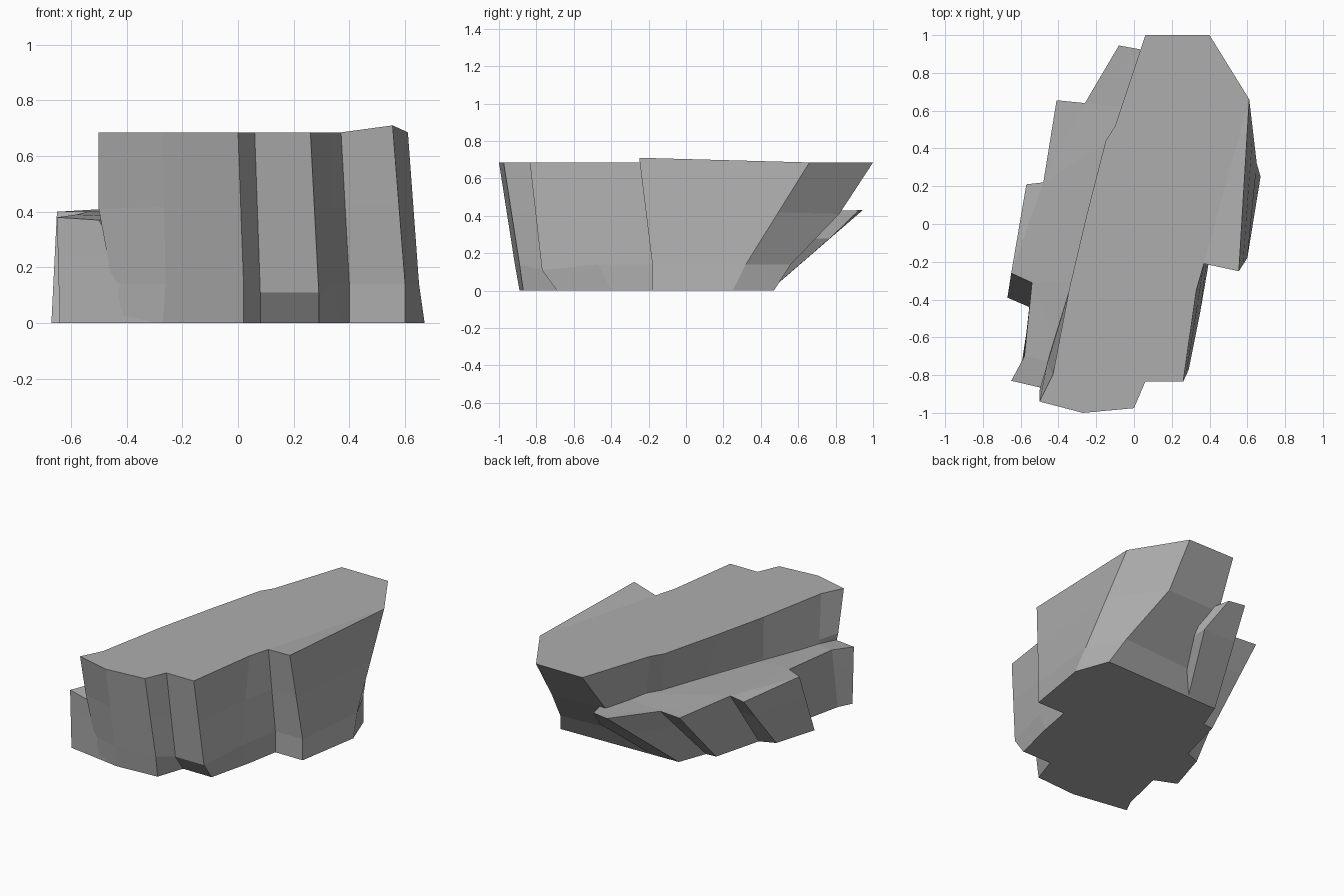
import bpy, bmesh
from mathutils import Vector

if "Cube" in bpy.data.objects:
    bpy.data.objects.remove(bpy.data.objects["Cube"])

stone = bpy.data.materials.new("dark_stone")
stone.diffuse_color = (.42, .42, .42, 1)
stone.use_nodes = True
stone.node_tree.nodes["Principled BSDF"].inputs["Base Color"].default_value = stone.diffuse_color


def loft(name, rings):
    """Skin a stack of closed outlines and cap both ends."""
    bm = bmesh.new()
    rows = [[bm.verts.new(p) for p in ring] for ring in rings]
    n = len(rows[0])
    for a, b in zip(rows, rows[1:]):
        for i in range(n):
            j = (i + 1) % n
            bm.faces.new((a[i], a[j], b[j], b[i]))
    caps = [bm.faces.new(rows[0]), bm.faces.new(rows[-1])]
    bmesh.ops.triangulate(bm, faces=caps)
    bmesh.ops.recalc_face_normals(bm, faces=bm.faces)
    mesh = bpy.data.meshes.new(name)
    bm.to_mesh(mesh)
    bm.free()
    mesh.materials.append(stone)
    obj = bpy.data.objects.new(name, mesh)
    bpy.context.collection.objects.link(obj)
    return obj


def at(outline, z):
    return [Vector((x, y, z)) for x, y in outline]


# Main rock: ground, low and top outlines
ground = at([(-.45, -.855), (-.27, -.89), (.02, -.87), (.08, -.69), (.29, -.69), (.36, -.40),
             (.40, -.18), (.60, -.18), (.67, .25), (.59, .47), (-.20, .449),
             (-.20, .30), (-.22, .20), (-.26, 0), (-.36, -.33), (-.44, -.74)], 0)
low = at([(-.45, -.86), (-.26, -.915), (.02, -.89), (.08, -.77), (.29, -.77), (.35, -.47),
          (.40, -.18), (.60, -.18), (.65, .32), (.53, .56), (-.06, .52),
          (-.10, .38), (-.15, .28), (-.23, .02), (-.35, -.33), (-.45, -.74)], .14)
top = at([(-.50, -.94), (-.27, -1), (0, -.975), (.06, -.835), (.26, -.835), (.33, -.35),
          (.37, -.21), (.555, -.25), (.61, .66), (.40, 1), (.06, 1),
          (-.10, .52), (-.15, .44), (-.25, .05), (-.34, -.33), (-.43, -.80)], .685)
top[7].z = .71
for i in (3, 4):
    low[i].z = .11

# Level where the side ledge meets the wall; the back and left are adjusted
middle = [a.lerp(b, .51) for a, b in zip(low, top)]
for i, xy in {0: (-.50, -.88), 9: (.41, .82), 10: (.015, .81), 11: (-.05, .49),
              12: (-.10, .40), 13: (-.21, .05), 14: (-.335, -.33), 15: (-.46, -.74)}.items():
    middle[i] = Vector((*xy, .41))
rock = loft("main_rock", [ground, low, middle, top])

# Lower stepped ledge along the left side; last four points tuck inside the rock
ledge_top = [Vector(p) for p in [
    (-.65, -.83, .38), (-.58, -.70, .39), (-.54, -.31, .40), (-.65, -.26, .40),
    (-.57, .21, .39), (-.48, .22, .41), (-.41, .655, .41), (-.26, .64, .41),
    (-.08, .945, .43), (.03, .925, .43), (.12, .60, .42), (-.15, -.30, .40),
    (-.35, -.75, .38), (-.50, -.865, .37)]]
ledge_ground = at([(-.64, -.83), (-.595, -.74), (-.53, -.45), (-.67, -.39),
                   (-.585, -.11), (-.486, -.07), (-.40, .256), (-.33, .26),
                   (-.26, .448), (-.05, .447), (.05, .30), (-.15, -.30),
                   (-.20, -.75), (-.28, -.888)], 0)
# The back of the ledge blends into the rock partway up
ledge_mid = [a.lerp(b, .65) for a, b in zip(ledge_ground, ledge_top)]
ledge_mid[9] = Vector((.09, .77, .28))
ledge = loft("side_ledge", [ledge_ground, ledge_mid, ledge_top])

# Merge the ledge into the rock
union = rock.modifiers.new("union", "BOOLEAN")
union.operation = "UNION"
union.solver = "EXACT"
union.object = ledge
ledge.hide_render = True
bpy.context.view_layer.objects.active = rock
bpy.ops.object.modifier_apply(modifier=union.name)
bpy.data.objects.remove(ledge)
